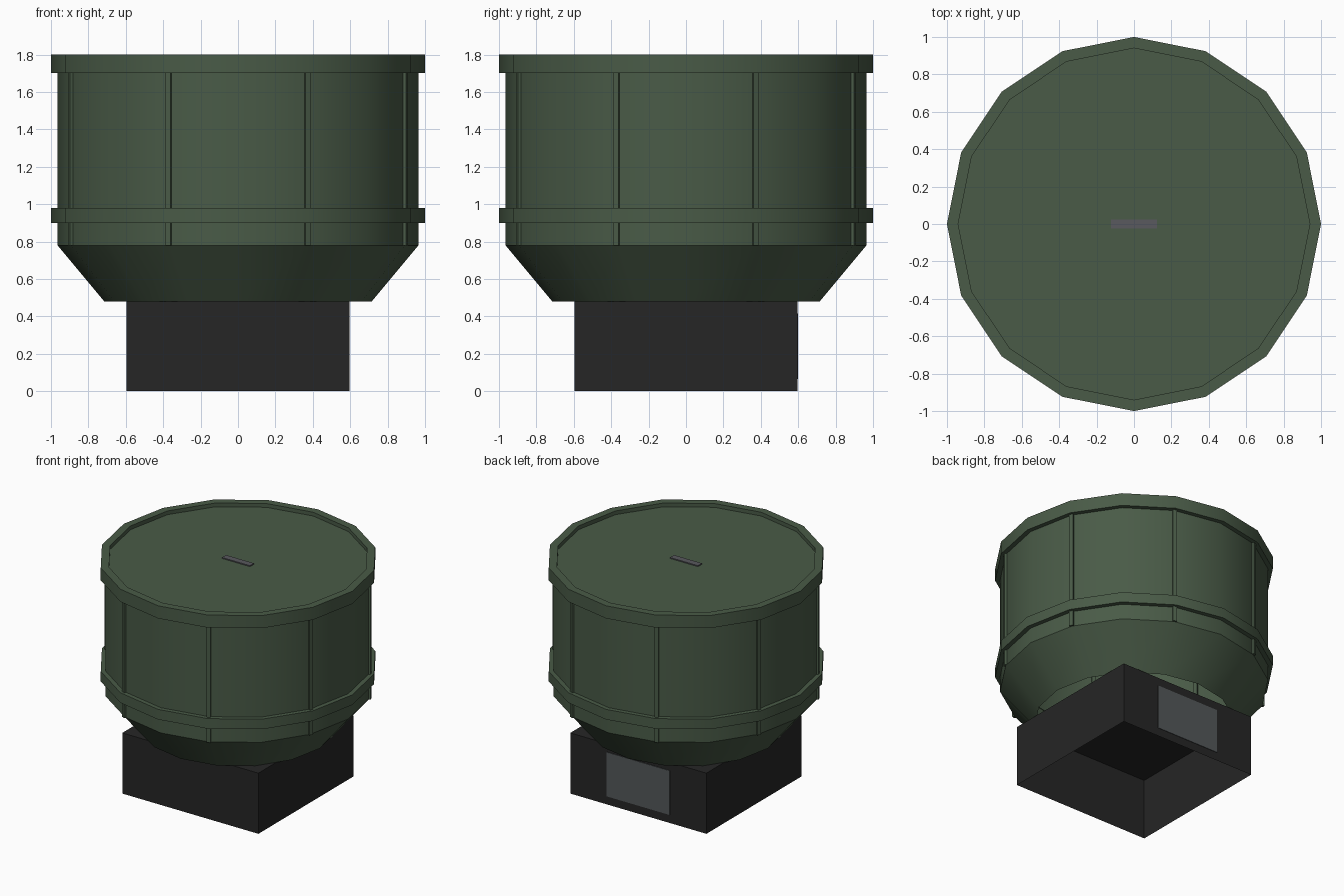
import bpy, bmesh, math
from mathutils import Matrix, Vector

if "Cube" in bpy.data.objects:
    bpy.data.objects.remove(bpy.data.objects["Cube"])

SIDES = 16


def material(name, rgb):
    m = bpy.data.materials.new(name)
    m.diffuse_color = (*rgb, 1.0)
    m.use_nodes = True
    m.node_tree.nodes["Principled BSDF"].inputs["Base Color"].default_value = m.diffuse_color
    return m


GREEN = material("dark_green", (0.067, 0.104, 0.063))
BLACK = material("near_black", (0.019, 0.019, 0.019))
GREY = material("plate_grey", (0.088, 0.098, 0.102))
HANDLE = material("handle_grey", (0.100, 0.100, 0.112))


def finish(name, bm, mat):
    bm.normal_update()
    for f in bm.faces:
        f.smooth = True
    for e in bm.edges:
        e.smooth = len(e.link_faces) == 2 and e.calc_face_angle(0) < math.radians(30)
    me = bpy.data.meshes.new(name)
    bm.to_mesh(me)
    bm.free()
    me.materials.append(mat)
    ob = bpy.data.objects.new(name, me)
    bpy.context.collection.objects.link(ob)
    return ob


def lathe(name, profile, mat, cap=False):
    """Revolve (radius, z) points, listed upward along the outside; cap fills the last ring."""
    bm = bmesh.new()
    rings = []
    for r, z in profile:
        rings.append([bm.verts.new((r * math.cos(a), r * math.sin(a), z))
                      for a in (2 * math.pi * i / SIDES for i in range(SIDES))])
    for lo, hi in zip(rings, rings[1:]):
        for i in range(SIDES):
            j = (i + 1) % SIDES
            bm.faces.new((lo[i], lo[j], hi[j], hi[i]))
    if cap:
        bm.faces.new(rings[-1])
    return finish(name, bm, mat)


def box(bm, size, centre, angle=0.0):
    mat = (Matrix.Rotation(angle, 4, 'Z') @ Matrix.Translation(centre)
           @ Matrix.Diagonal((*size, 1.0)))
    return bmesh.ops.create_cube(bm, size=1.0, matrix=mat)


# Tank shell: open funnel at the bottom, straight wall above
lathe("tank_body", [(0.715, 0.48), (0.965, 0.78), (0.965, 1.70)], GREEN)

# Middle band
lathe("middle_band", [(0.96, 0.90), (1.0, 0.90), (1.0, 0.98), (0.96, 0.98)], GREEN)

# Top rim with the recessed lid
lathe("top_rim_and_lid", [(0.94, 1.70), (1.0, 1.70), (1.0, 1.80), (0.94, 1.80),
                          (0.94, 1.77)], GREEN, cap=True)

# Eight vertical ribs on alternate corners
bm = bmesh.new()
for k in range(8):
    box(bm, (0.026, 0.03, 0.92), (0.965, 0, 1.24), math.radians(22.5 + 45 * k))
finish("wall_ribs", bm, GREEN)

# Base box, open underneath
bm = bmesh.new()
box(bm, (1.192, 1.192, 0.48), (0, 0, 0.24))
bm.normal_update()
bmesh.ops.delete(bm, geom=[f for f in bm.faces if f.normal.z < -0.5], context='FACES_ONLY')
finish("base_box", bm, BLACK)

# Access plate on the back of the base
bm = bmesh.new()
box(bm, (0.55, 0.006, 0.35), (0, 0.597, 0.24))
finish("access_plate", bm, GREY)

# Small handle plate on the lid
bm = bmesh.new()
box(bm, (0.245, 0.05, 0.008), (0, 0, 1.774))
finish("lid_handle", bm, HANDLE)
